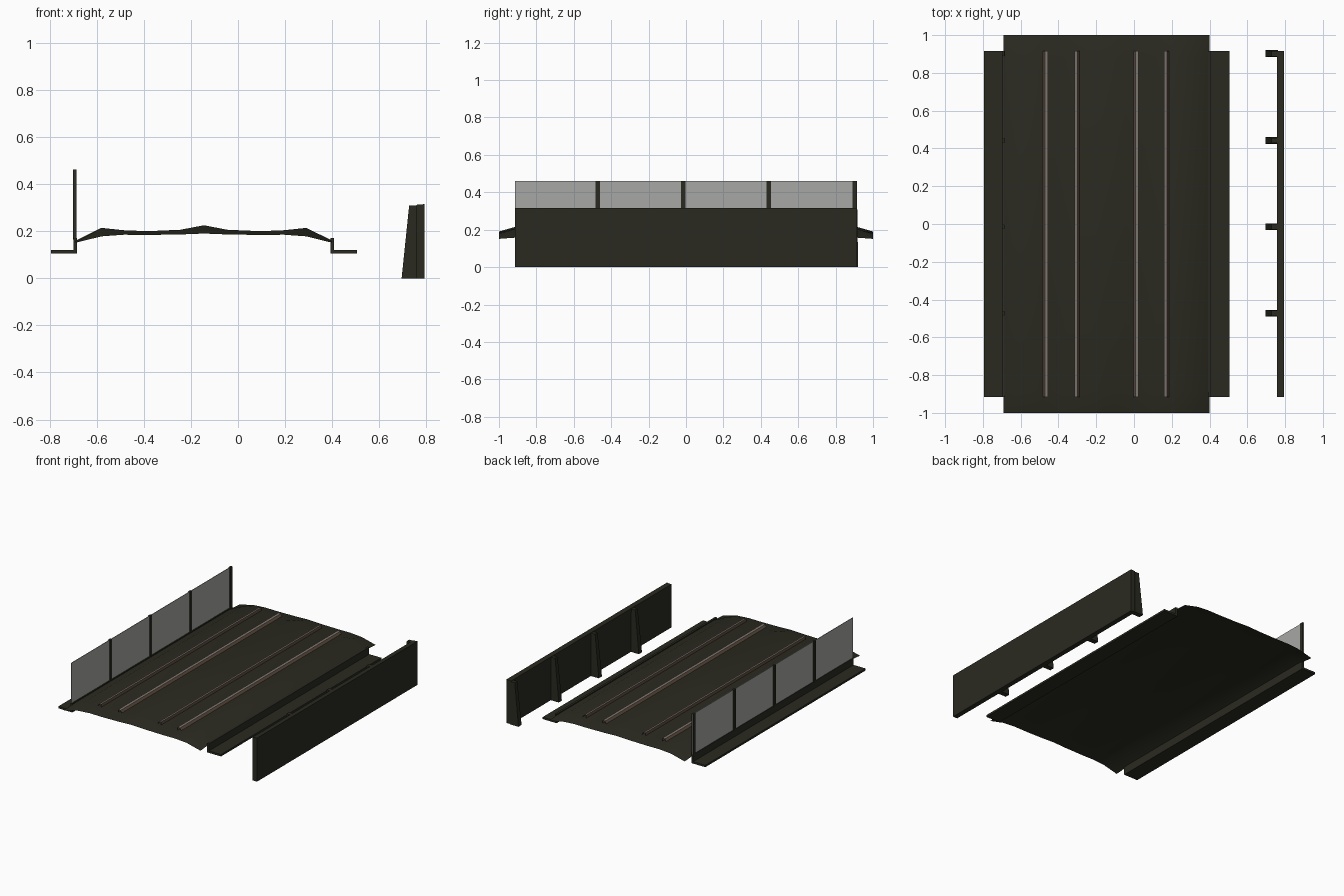
import bpy, bmesh

if "Cube" in bpy.data.objects:
    bpy.data.objects.remove(bpy.data.objects["Cube"])


def material(name, rgba):
    m = bpy.data.materials.new(name)
    m.diffuse_color = rgba
    m.use_nodes = True
    m.node_tree.nodes["Principled BSDF"].inputs["Base Color"].default_value = m.diffuse_color
    return m


DARK = material("dark_olive", (0.023, 0.023, 0.0148, 1))
STEEL = material("rail_grey", (0.20, 0.175, 0.155, 1))
RUST = material("rail_brown", (0.13, 0.085, 0.055, 1))
GLASS = material("pale_grey_glass", (0.39, 0.39, 0.38, 1))


def make(name, verts, faces, mats, indices=None, recalc=True):
    me = bpy.data.meshes.new(name)
    me.from_pydata(verts, [], faces)
    for m in mats:
        me.materials.append(m)
    if indices:
        for p, i in zip(me.polygons, indices):
            p.material_index = i
    if recalc:
        bm = bmesh.new()
        bm.from_mesh(me)
        bmesh.ops.recalc_face_normals(bm, faces=bm.faces)
        bm.to_mesh(me)
        bm.free()
    ob = bpy.data.objects.new(name, me)
    bpy.context.collection.objects.link(ob)
    return ob


def face_up(ob):
    """Turn an open sheet so its normals point upward."""
    bm = bmesh.new()
    bm.from_mesh(ob.data)
    bm.normal_update()
    if sum(f.normal.z for f in bm.faces) < 0:
        bmesh.ops.reverse_faces(bm, faces=bm.faces)
    bm.to_mesh(ob.data)
    bm.free()


def loft(name, sections, mats, closed=True, indices=None):
    """Join equal cross-sections; closed outlines get end caps."""
    n = len(sections[0])
    verts = [v for s in sections for v in s]
    faces = []
    for r in range(len(sections) - 1):
        for i in range(n if closed else n - 1):
            j = (i + 1) % n
            faces.append((r * n + i, r * n + j, (r + 1) * n + j, (r + 1) * n + i))
    if closed:
        faces += [tuple(range(n)), tuple(range(len(verts) - n, len(verts)))]
    ob = make(name, verts, faces, mats, indices, recalc=closed)
    if not closed:
        face_up(ob)
    return ob


def extrude_y(name, profile, y0, y1, mats, closed=True, indices=None):
    return loft(name, [[(x, y, z) for x, z in profile] for y in (y0, y1)],
                mats, closed, indices)


L = 0.915                 # half length of walls and rails
MID = -0.145              # centre line of the track bed
POSTS = (-0.472, -0.015, 0.442, 0.902)

# Track bed: thin crowned sheet, symmetric about MID, drooping at both ends
half = [(0, 0.225, 0.190), (0.10, 0.206, 0.186), (0.24, 0.200, 0.184),
        (0.34, 0.204, 0.185), (0.435, 0.214, 0.178), (0.545, 0.160, 0.151)]
full = [(-d, a, b) for d, a, b in half[:0:-1]] + half
rows = [(-1, 0), (-0.88, 1), (0.88, 1), (1, 0)]
bed = loft("track_bed",
           [[(MID + d, y, a if up else b) for d, a, b in full] for y, up in rows],
           [DARK], closed=False)
bpy.context.view_layer.objects.active = bed
bed.select_set(True)
bpy.ops.object.shade_smooth_by_angle(angle=0.6)

# Rails: grey running head on the inner side, brown slope on the outer side
for k, (x, s) in enumerate(((-0.467, 1), (-0.303, -1), (0.012, 1), (0.172, -1))):
    prof = [(x - s * 0.014, 0.206), (x - s * 0.004, 0.222),
            (x + s * 0.013, 0.225), (x + s * 0.013, 0.203)]
    extrude_y(f"rail_{k + 1}", prof, L, -L, [RUST, STEEL], False, [0, 1, 0])

# L-shaped side walkways, mirrored about the bed centre
for side, name in ((-1, "left_walkway"), (1, "right_walkway")):
    prof = [(0.538, 0.105), (0.650, 0.105), (0.650, 0.119),
            (0.553, 0.119), (0.553, 0.170), (0.538, 0.170)]
    extrude_y(name, [(MID + side * d, z) for d, z in prof], -L, L, [DARK])

# Glass screen and its posts on the left
extrude_y("glass_screen", [(-0.694, 0.17), (-0.690, 0.17), (-0.690, 0.46), (-0.694, 0.46)],
          -L, L, [GLASS])
for k, y in enumerate(POSTS):
    extrude_y(f"screen_post_{k + 1}",
              [(-0.700, 0.165), (-0.685, 0.165), (-0.685, 0.461), (-0.700, 0.461)],
              y - 0.012, y + 0.012, [DARK])

# Free-standing barrier wall on the right
extrude_y("barrier_wall", [(0.758, 0), (0.793, 0), (0.793, 0.315), (0.758, 0.312)],
          -L, L, [DARK])

# Tapered braces behind the barrier
for k, y in enumerate(POSTS):
    loft(f"barrier_brace_{k + 1}",
         [[(x, y - w, z), (0.762, y - w, z), (0.762, y + w, z), (x, y + w, z)]
          for x, w, z in ((0.695, 0.018, 0), (0.727, 0.014, 0.309))], [DARK])
